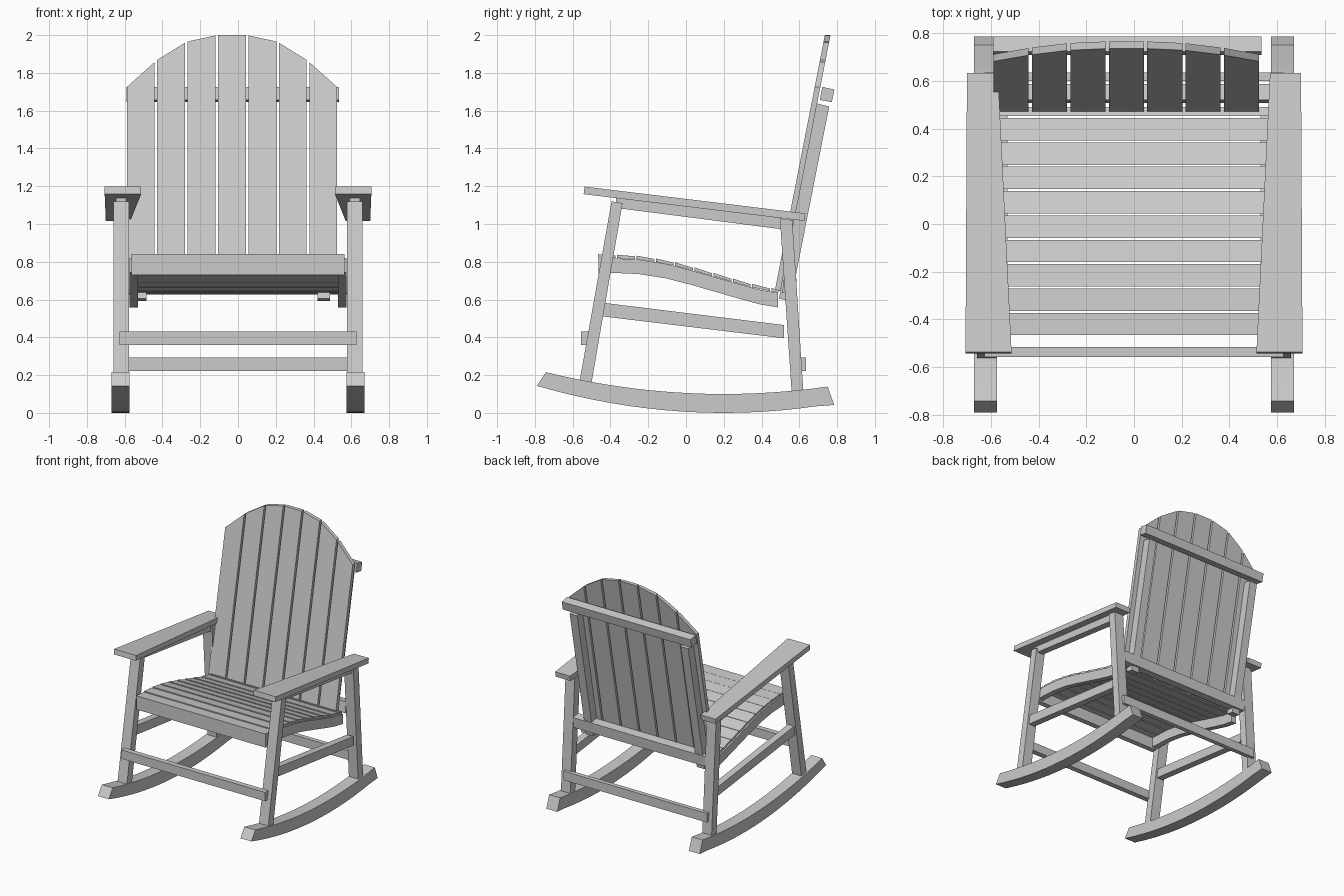
import bpy
import bmesh
from mathutils import Vector

cube = bpy.data.objects.get("Cube")
if cube:
    bpy.data.objects.remove(cube, do_unlink=True)

# Single painted-wood colour
paint = bpy.data.materials.new("light_grey_paint")
paint.use_nodes = True
GREY = (0.6, 0.6, 0.6, 1.0)
paint.diffuse_color = GREY
paint.node_tree.nodes["Principled BSDF"].inputs["Base Color"].default_value = GREY


def extrude(name, outline, direction):
    """Solid made by sweeping a closed 3D outline along a vector."""
    bm = bmesh.new()
    face = bm.faces.new([bm.verts.new(p) for p in outline])
    swept = bmesh.ops.extrude_face_region(bm, geom=[face], use_keep_orig=True)
    moved = [v for v in swept["geom"] if isinstance(v, bmesh.types.BMVert)]
    bmesh.ops.translate(bm, vec=Vector(direction), verts=moved)
    bmesh.ops.recalc_face_normals(bm, faces=bm.faces)
    mesh = bpy.data.meshes.new(name)
    bm.to_mesh(mesh)
    bm.free()
    mesh.materials.append(paint)
    obj = bpy.data.objects.new(name, mesh)
    bpy.context.collection.objects.link(obj)
    return obj


def side_part(name, profile, x0, x1):
    """Board with a side profile of (y, z) points, spanning x0 to x1."""
    return extrude(name, [(x0, y, z) for y, z in profile], (x1 - x0, 0, 0))


def pair(name, profile, x0, x1):
    for side, s in (("left", 1), ("right", -1)):
        side_part(f"{side}_{name}", profile, s * x0, s * x1)


def beam(name, half, y0, y1, z0, z1):
    side_part(name, [(y0, z0), (y1, z0), (y1, z1), (y0, z1)], -half, half)


def lerp_table(table, t):
    """Linear interpolation in a list of (t, value) points."""
    for (a, va), (b, vb) in zip(table, table[1:]):
        if t <= b:
            break
    return va + (vb - va) * (t - a) / (b - a)


# Rockers: curved beams
STEPS = 16


def arc(y0, y1, base, bend):
    ys = [y0 + (y1 - y0) * i / STEPS for i in range(STEPS + 1)]
    return [(y, base + bend * (y - 0.2) ** 2) for y in ys]


pair("rocker", arc(-0.79, 0.785, 0.0, 0.146) and
     [(y, z - (0.008 if y > 0.7 else 0)) for y, z in arc(-0.79, 0.785, 0.0, 0.146)]
     + arc(0.75, -0.742, 0.1, 0.13), 0.575, 0.67)

# Legs
pair("front_leg", [(-0.563, 0.17), (-0.5, 0.16), (-0.336, 1.11), (-0.394, 1.12)], 0.577, 0.658)
pair("rear_leg", [(0.56, 0.1), (0.622, 0.1), (0.563, 1.02), (0.497, 1.03)], 0.577, 0.658)

# Armrests: boards that narrow toward the back on the inside
for side, s in (("left", 1), ("right", -1)):
    plan = [(0.513, -0.542, 1.158), (0.706, -0.542, 1.158),
            (0.70, 0.627, 1.016), (0.57, 0.627, 1.016)]
    extrude(f"{side}_armrest", [(s * x, y, z) for x, y, z in plan], (0, 0.005, 0.04))

# Rails that join the legs on each side
pair("arm_rail", [(-0.37, 1.085), (0.51, 0.972), (0.51, 1.032), (-0.37, 1.14)], 0.59, 0.645)
pair("side_rail", [(-0.45, 0.512), (0.52, 0.395), (0.52, 0.465), (-0.44, 0.583)], 0.59, 0.645)

# Stretchers across the chair
beam("front_stretcher", 0.627, -0.557, -0.515, 0.36, 0.43)
beam("rear_stretcher", 0.627, 0.6, 0.635, 0.222, 0.293)

# Curved seat rails and front apron
SEAT = [(-0.42, 0.743), (-0.25, 0.735), (-0.11, 0.713), (0.02, 0.68),
        (0.28, 0.605), (0.39, 0.575), (0.488, 0.558)]
RAIL = 0.077
pair("seat_rail", SEAT + [(y, z + RAIL) for y, z in reversed(SEAT)], 0.53, 0.575)
beam("seat_apron", 0.565, -0.462, -0.42, 0.73, 0.822)

# Seat slats follow the rails
PITCH = 0.102
for i in range(10):
    y0 = -0.466 + i * PITCH
    y1 = min(y0 + PITCH - 0.008, 0.49)
    z0, z1 = (lerp_table(SEAT, max(y, -0.42)) + RAIL + 0.002 for y in (y0, y1))
    side_part(f"seat_slat_{i + 1}",
              [(y0, z0), (y1, z1), (y1, z1 + 0.014), (y0, z0 + 0.018)], -0.565, 0.565)


# Backrest: leaning slats with an arched top
def back_y(z):
    return 0.735 + (z - 2.0) * 0.1956


MID = -0.032
ARCH = [(0, 2.0), (0.08, 2.0), (0.24, 1.965), (0.4, 1.866), (0.56, 1.722)]
for i in range(7):
    c = (i - 3) * 0.161
    a, b = c - 0.0735, c + 0.0735
    corners = [(a, 0.645), (b, 0.645), (b, lerp_table(ARCH, abs(b))), (a, lerp_table(ARCH, abs(a)))]
    extrude(f"back_slat_{i + 1}", [(MID + x, back_y(z), z) for x, z in corners], (0, 0.03, 0))

# Backrest posts and cross rails behind the slats
for side, s in (("left", 1), ("right", -1)):
    x = MID + s * 0.485
    side_part(f"{side}_back_post",
              [(back_y(0.605) + 0.03, 0.605), (back_y(0.592) + 0.095, 0.592),
               (back_y(1.622) + 0.097, 1.622), (back_y(1.638) + 0.03, 1.638)],
              x - 0.033, x + 0.033)
side_part("back_top_rail", [(0.722, 1.725), (0.786, 1.712), (0.772, 1.645), (0.708, 1.657)],
          -0.59, 0.535)
side_part("back_lower_rail", [(0.508, 0.635), (0.578, 0.628), (0.586, 0.71), (0.52, 0.72)],
          -0.58, 0.58)
